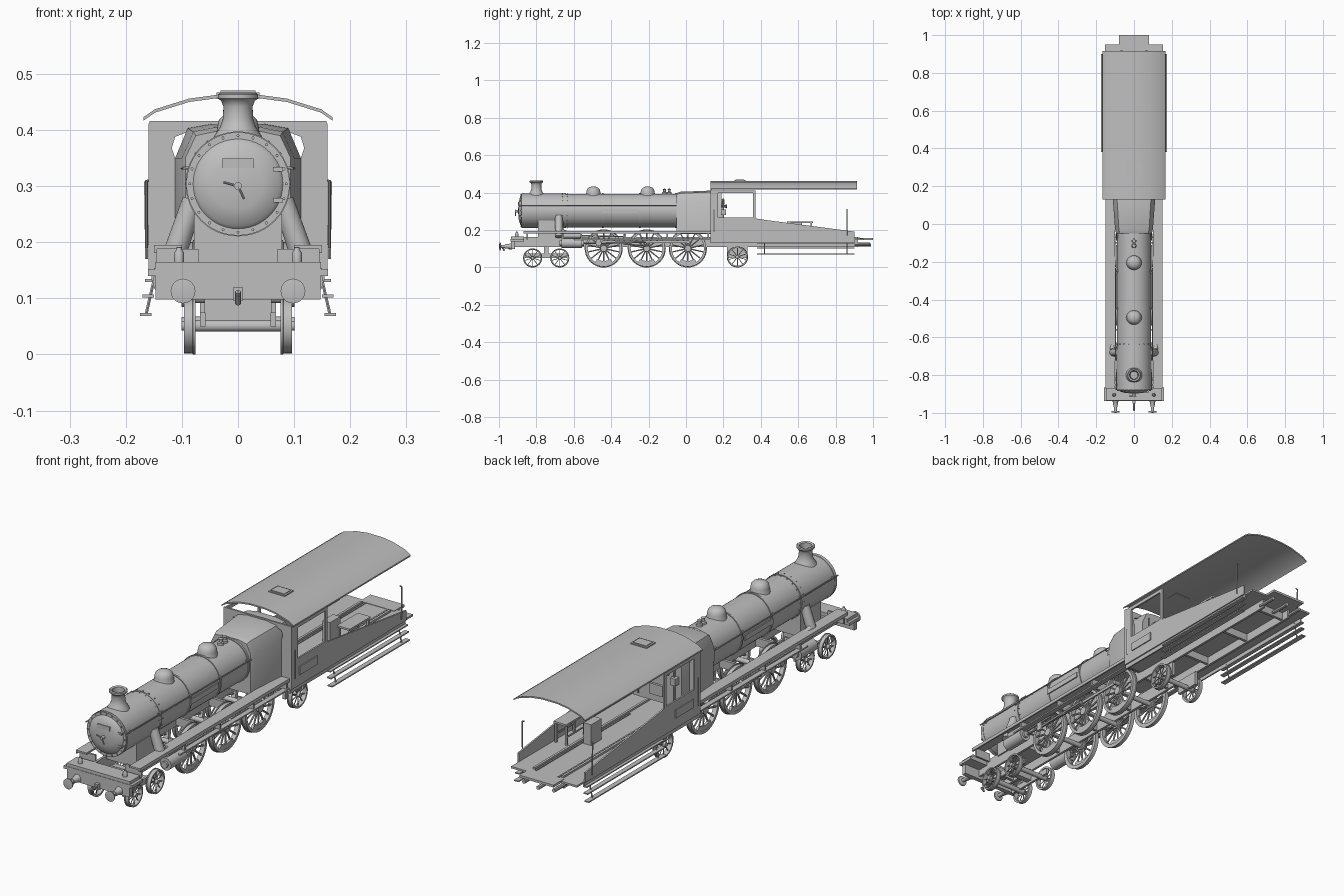
import bpy, bmesh, math
from mathutils import Vector

if "Cube" in bpy.data.objects:
    bpy.data.objects.remove(bpy.data.objects["Cube"])

grey = bpy.data.materials.new("plain grey")
grey.diffuse_color = (0.52, 0.52, 0.52, 1)
grey.use_nodes = True
grey.node_tree.nodes["Principled BSDF"].inputs["Base Color"].default_value = grey.diffuse_color
SIDES = (-1, 1)


def make(name, bm):
    bmesh.ops.remove_doubles(bm, verts=bm.verts, dist=1e-6)
    bmesh.ops.recalc_face_normals(bm, faces=bm.faces)
    me = bpy.data.meshes.new(name)
    bm.to_mesh(me)
    bm.free()
    me.materials.append(grey)
    ob = bpy.data.objects.new(name, me)
    bpy.context.collection.objects.link(ob)
    return ob


def box(bm, x0, x1, y0, y1, z0, z1):
    r = bmesh.ops.create_cube(bm, size=1)
    for v in r["verts"]:
        v.co = ((x0 + x1) / 2 + v.co.x * (x1 - x0), (y0 + y1) / 2 + v.co.y * (y1 - y0),
                (z0 + z1) / 2 + v.co.z * (z1 - z0))


def lathe(bm, prof, org, axis, n=32, closed=False):
    """Spin (radius, height) points around an axis through org."""
    m = Vector(axis).to_track_quat('Z', 'Y').to_matrix()
    org = Vector(org)
    rings = []
    for r, h in prof:
        k = 1 if r == 0 else n
        rings.append([bm.verts.new(org + m @ Vector((r * math.cos(math.tau * i / n),
                     r * math.sin(math.tau * i / n), h))) for i in range(k)])
    for a, b in zip(rings, rings[1:] + rings[:1] if closed else rings[1:]):
        for i in range(n):
            q = [a[i % len(a)], a[(i + 1) % len(a)], b[(i + 1) % len(b)], b[i % len(b)]]
            q = list(dict.fromkeys(q))
            if len(q) > 2:
                bm.faces.new(q)


def rod(bm, p, q, r, n=8, r2=None):
    p, q = Vector(p), Vector(q)
    h = (q - p).length
    lathe(bm, [(0, 0), (r, 0), (r2 or r, h), (0, h)], p, q - p, n)


def loft(bm, sections):
    rings = [[bm.verts.new(c) for c in s] for s in sections]
    n = len(rings[0])
    for a, b in zip(rings, rings[1:]):
        for i in range(n):
            bm.faces.new((a[i], a[(i + 1) % n], b[(i + 1) % n], b[i]))
    bm.faces.new(rings[0])
    bm.faces.new(rings[-1])


def sheet(name, loops, depth, place):
    """Flat plate with holes; place maps (u, v, depth) to model space."""
    cu = bpy.data.curves.new(name, 'CURVE')
    cu.dimensions, cu.fill_mode, cu.extrude = '2D', 'BOTH', depth / 2
    for pts in loops:
        sp = cu.splines.new('POLY')
        sp.points.add(len(pts) - 1)
        for p, (u, v) in zip(sp.points, pts):
            p.co = (u, v, 0, 1)
        sp.use_cyclic_u = True
    tmp = bpy.data.objects.new(name + " outline", cu)
    bpy.context.collection.objects.link(tmp)
    me = bpy.data.meshes.new_from_object(tmp.evaluated_get(bpy.context.evaluated_depsgraph_get()))
    bm = bmesh.new()
    bm.from_mesh(me)
    bpy.data.objects.remove(tmp)
    for v in bm.verts:
        v.co = place(*v.co)
    make(name, bm)


# boiler with domed smokebox door
b = bmesh.new()
lathe(b, [(0, -.898), (.045, -.895), (.074, -.887), (.08, -.88), (.092, -.88), (.092, -.645),
          (.09, -.643), (.09, -.04), (0, -.04)], (0, 0, .304), (0, 1, 0), 48)
make("boiler", b)
b = bmesh.new()
for y in (-.872, -.65, -.45, -.25, -.06):
    lathe(b, [(.089, 0), (.0935, 0), (.0935, .008), (.089, .008)], (0, y, .304), (0, 1, 0), 48, True)
make("boiler_bands", b)
b = bmesh.new()
for i in range(20):
    a = math.tau * i / 20
    x, z = .086 * math.cos(a), .304 + .086 * math.sin(a)
    rod(b, (x, -.884, z), (x, -.878, z), .0028, 6)
    for y in (-.66, -.635):
        d = Vector((math.cos(a), 0, math.sin(a)))
        rod(b, Vector((0, y, .304)) + d * .088, Vector((0, y, .304)) + d * .0945, .0022, 5)
make("rivets", b)
b = bmesh.new()
box(b, -.028, .028, -.898, -.885, .332, .349)
rod(b, (0, -.914, .3), (0, -.89, .3), .007, 12)
rod(b, (0, -.91, .3), (-.026, -.91, .307), .0022)
rod(b, (0, -.912, .3), (.011, -.912, .277), .0022)
for z in (.275, .33):
    box(b, .062, .08, -.893, -.875, z - .004, z + .004)
make("smokebox_door_fittings", b)

# chimney, domes and safety valves
b = bmesh.new()
lathe(b, [(.046, -.025), (.042, -.01), (.032, .005), (.027, .02), (.026, .042), (.03, .052), (.036, .056),
          (.036, .063), (.032, .066), (.024, .063), (.02, .0), (0, 0)], (0, -.8, .4), (0, 0, 1))
make("chimney", b)
b = bmesh.new()
for y in (-.495, -.205):
    lathe(b, [(.045, -.018), (.039, -.004), (.037, .012), (.034, .025), (.025, .034), (.012, .039), (0, .04)],
          (0, y, .393), (0, 0, 1))
make("domes", b)
b = bmesh.new()
for y in (-.115, -.09):
    lathe(b, [(.015, -.02), (.012, .01), (.007, .013), (.007, .025), (.01, .027), (0, .03)], (0, y, .392), (0, 0, 1), 12)
make("safety_valves", b)

# square-shouldered firebox running into the cab
def firebox(y, w, top):
    half = [(w, .18), (w, .35), (w * .8, top - .008), (w * .4, top)]
    return [(x, y, z) for x, z in half] + [(-x, y, z) for x, z in reversed(half)]

b = bmesh.new()
loft(b, [firebox(-.05, .094, .398), firebox(-.03, .1, .405), firebox(.13, .112, .411), firebox(.19, .112, .405)])
make("firebox", b)

# boiler handrails, side plates and slanted steam pipes
b, p, s_ = bmesh.new(), bmesh.new(), bmesh.new()
for s in SIDES:
    rod(b, (s * .096, -.88, .332), (s * .1, -.05, .332), .0025, 6)
    for y in (-.85, -.65, -.45, -.25, -.07):
        rod(b, (s * .08, y, .332), (s * .098, y, .332), .003, 6)
    box(p, s * .08, s * .094, -.45, -.26, .29, .312)
    rod(s_, (s * .08, -.68, .275), (s * .118, -.68, .165), .019, 16, .021)
    rod(s_, (s * .115, -.665, .195), (s * .115, -.62, .175), .012, 12)
make("boiler_handrails", b)
make("boiler_side_plates", p)
make("steam_pipes", s_)

# frames, saddle, floor and cross members
b = bmesh.new()
for s in SIDES:
    box(b, s * .062, s * .072, -.93, .92, .11, .163)
for y in (-.86, -.56, -.32, -.1, .14, .4, .65, .88):
    box(b, -.062, .062, y - .006, y + .006, .115, .15)
make("main_frame", b)
b = bmesh.new()
box(b, -.078, .078, -.79, -.655, .15, .25)
make("smokebox_saddle", b)
b = bmesh.new()
for s in SIDES:
    box(b, s * .1, s * .15, -.87, .13, .188, .195)
    box(b, s * .144, s * .15, -.87, .13, .181, .188)
    box(b, s * .128, s * .15, -.6, .13, .148, .154)
    for y in (-.85, -.56, -.325, -.1, .12):
        box(b, s * .07, s * .145, y - .004, y + .004, .15, .188)
make("running_boards", b)

# front buffer beam, buffers, coupling and lamps
b = bmesh.new()
box(b, -.147, .147, -.935, -.915, .098, .142)
box(b, -.16, .16, -.937, -.865, .14, .152)
box(b, -.148, .148, -.935, -.865, .152, .165)
make("buffer_beam", b)
b = bmesh.new()
for s in SIDES:
    lathe(b, [(.018, 0), (.013, -.012), (.011, -.035), (.008, -.036), (.008, -.056), (.021, -.058), (.022, -.064),
              (0, -.067)], (s * .098, -.933, .113), (0, 1, 0), 24)
make("buffers", b)
b = bmesh.new()
box(b, -.008, .008, -.95, -.93, .095, .12)
rod(b, (0, -.94, .108), (0, -.985, .108), .005)
rod(b, (0, -.985, .112), (0, -.97, .09), .005)
make("coupling_hook", b)
b = bmesh.new()
for s in SIDES:
    lathe(b, [(0, 0), (.009, 0), (.009, .016), (.005, .022), (.005, .026), (0, .027)], (s * .105, -.905, .165), (0, 0, 1), 12)
make("front_lamps", b)

# spoked wheels and axles
def wheel(bm, x, y, r, spokes):
    s = 1 if x > 0 else -1
    c = (x, y, r)
    lathe(bm, [(r * .84, -.008), (r * .96, -.008), (r * .96, -.001), (r * .965, .007), (r, .008), (r, .012),
               (r * .84, .012)], c, (-s, 0, 0), 40, True)
    rod(bm, (x - s * .012, y, r), (x + s * .013, y, r), r * .17, 16)
    for i in range(spokes):
        a = math.tau * (i + .5) / spokes
        d = Vector((0, math.cos(a), math.sin(a)))
        rod(bm, Vector(c) + d * r * .1, Vector(c) + d * r * .88, r * .045, 6, r * .035)

DRIVERS = (-.44, -.21, .01)
for name, ys, r, n in (("leading_wheels", (-.82, -.675), .051, 10), ("driving_wheels", DRIVERS, .102, 14),
                       ("trailing_wheels", (.275,), .057, 10)):
    b = bmesh.new()
    for y in ys:
        rod(b, (-.085, y, r), (.085, y, r), .0105, 14)
        for s in SIDES:
            wheel(b, s * .088, y, r, n)
            if r > .1:  # crank pin and balance weight
                rod(b, (s * .09, y, r + .035), (s * .116, y, r + .035), .009, 12)
                arc = [(y + k * r * math.cos(a), r + k * r * math.sin(a))
                       for k, t in ((.87, 1), (.66, -1)) for a in [-math.pi / 2 + t * j * .14 for j in range(-4, 5)]]
                loft(b, [[(s * x, u, v) for u, v in arc] for x in (.084, .095)])
    make(name, b)

# bogie bars, cylinders and rods
b, c, d = bmesh.new(), bmesh.new(), bmesh.new()
box(b, -.06, .06, -.76, -.735, .06, .11)
for s in SIDES:
    box(b, s * .058, s * .068, -.86, -.635, .05, .075)
    box(b, s * .055, s * .068, .22, .33, .05, .11)
    rod(c, (s * .126, -.665, .13), (s * .126, -.555, .13), .026, 24)
    rod(c, (s * .126, -.675, .13), (s * .126, -.545, .13), .014, 16)
    rod(c, (s * .122, -.655, .17), (s * .122, -.565, .17), .014, 16)
    rod(d, (s * .12, -.55, .13), (s * .118, -.46, .13), .004)
    box(d, s * .104, s * .11, -.44, .01, .131, .143)
    rod(d, (s * .118, -.47, .13), (s * .116, -.21, .137), .006, 6)
    box(d, s * .112, s * .124, -.48, -.455, .115, .147)
    box(d, s * .114, s * .122, -.555, -.4, .148, .154)
    rod(d, (s * .12, -.565, .17), (s * .12, -.33, .165), .0035)
    rod(d, (s * .12, -.33, .18), (s * .12, -.33, .12), .004)
    rod(d, (s * .12, -.33, .125), (s * .118, -.2, .115), .0035)
make("bogie_frames", b)
make("cylinders", c)
make("connecting_rods", d)

# cab walls with window openings and sloping rear sides
rect = lambda u0, u1, v0, v1: [(u0, v0), (u1, v0), (u1, v1), (u0, v1)]
sheet("cab_front_wall", [rect(-.158, .158, .15, .416),
      *[[(s * x, z) for x, z in ((.08, .345), (.112, .35), (.118, .368), (.112, .388), (.08, .4))] for s in SIDES]],
      .008, lambda u, v, w: (u, .134 + w, v))
outline = [(.13, .15), (.13, .412), (.372, .412), (.372, .262), (.44, .252), (.9, .192), (.9, .15)]
for s, side in zip(SIDES, ("left", "right")):
    sheet("cab_side_" + side, [outline, rect(.172, .358, .267, .397)], .007,
          lambda u, v, w: (s * .156 + w, u, v))
b = bmesh.new()
for s in SIDES:
    box(b, s * .157, s * .164, .18, .3, .195, .23)
    rod(b, (s * .163, .86, .17), (s * .165, .86, .308), .0028, 6)
    rod(b, (s * .165, .86, .308), (s * .156, .86, .311), .0028, 6)
    rod(b, (s * .163, .15, .19), (s * .163, .15, .31), .0025, 6)
make("side_plates_and_grab_rails", b)

# curved roof with hatch
arch = [(-.168, .417), (-.148, .431), (-.087, .45), (-.035, .457), (.035, .457), (.087, .45), (.148, .431), (.168, .417)]
prof = arch + [(x, z + .006) for x, z in reversed(arch)]
b = bmesh.new()
loft(b, [[(x, y, z) for x, z in prof] for y in (.13, .915)])
make("roof", b)
b = bmesh.new()
box(b, -.038, .038, .258, .318, .455, .467)
box(b, -.031, .031, .265, .311, .46, .47)
make("roof_hatch", b)

# floor, rear step and drawbars
b = bmesh.new()
box(b, -.154, .154, .13, .95, .147, .155)
box(b, -.08, .08, .93, 1.0, .147, .157)
for s in SIDES:
    box(b, s * .148, s * .154, .13, .9, .132, .15)
    box(b, s * .05, s * .056, .3, .93, .155, .159)
    rod(b, (s * .07, .9, .125), (s * .07, .985, .125), .008)
rod(b, (0, .9, .12), (0, .99, .12), .008)
make("floor", b)

# long side footboards with slanted brackets
b = bmesh.new()
for s in SIDES:
    for x0, x1, z in ((.148, .166, .132), (.15, .17, .104), (.154, .175, .071)):
        box(b, s * x0, s * x1, .38, .9, z - .0025, z + .0025)
    for y in (.42, .86):
        rod(b, (s * .148, y, .14), (s * .164, y, .071), .003, 6)
make("footboards", b)

# backhead controls, stool and cabinet
b = bmesh.new()
for s in SIDES:
    rod(b, (s * .05, .185, .35), (s * .05, .205, .35), .014, 14)
    rod(b, (s * .085, .2, .2), (s * .085, .2, .37), .004)
    box(b, s * .075, s * .1, .19, .215, .28, .31)
box(b, -.03, .03, .185, .2, .21, .255)
rod(b, (-.07, .215, .32), (.05, .215, .335), .004)
rod(b, (.02, .185, .328), (.02, .22, .328), .006)
make("backhead_controls", b)
b = bmesh.new()
box(b, .085, .145, .54, .68, .238, .246)
for x in (.09, .14):
    for y in (.55, .67):
        box(b, x - .004, x + .004, y - .004, y + .004, .155, .24)
    box(b, x - .002, x + .002, .55, .67, .185, .191)
make("stool", b)
b = bmesh.new()
box(b, .01, .045, .55, .62, .155, .243)
make("cabinet", b)

bpy.ops.object.select_all(action='SELECT')
bpy.context.view_layer.objects.active = bpy.data.objects["boiler"]
bpy.ops.object.shade_smooth_by_angle(angle=math.radians(35))
